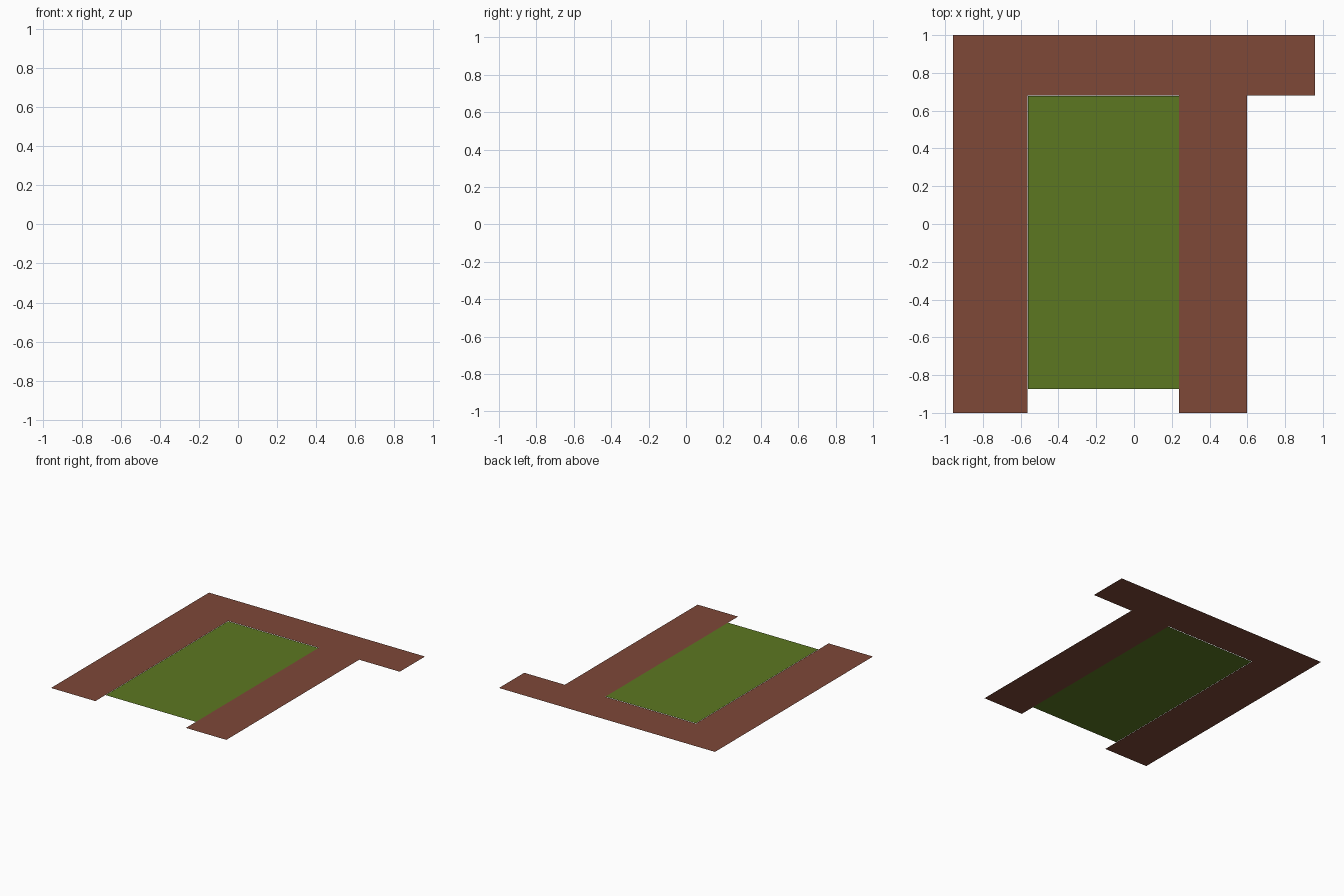
import bpy

if "Cube" in bpy.data.objects:
    bpy.data.objects.remove(bpy.data.objects["Cube"])


def material(name, rgb):
    m = bpy.data.materials.new(name)
    m.diffuse_color = (*rgb, 1.0)
    m.use_nodes = True
    m.node_tree.nodes["Principled BSDF"].inputs["Base Color"].default_value = m.diffuse_color
    return m


def flat_part(name, outline, mat):
    """One upward-facing flat sheet on z = 0 from a counter-clockwise outline."""
    mesh = bpy.data.meshes.new(name)
    mesh.from_pydata([(x, y, 0.0) for x, y in outline], [], [range(len(outline))])
    mesh.materials.append(mat)
    mesh.update()
    obj = bpy.data.objects.new(name, mesh)
    bpy.context.collection.objects.link(obj)
    return obj


brown = material("earth brown", (0.21, 0.065, 0.039))
green = material("grass green", (0.107, 0.187, 0.0155))

# Path: two long legs joined by a bar that overhangs on the right
flat_part("path", [
    (-0.957, -1.0), (-0.564, -1.0), (-0.564, 0.681), (0.239, 0.681),
    (0.239, -1.0), (0.597, -1.0), (0.597, 0.681), (0.957, 0.681),
    (0.957, 1.0), (-0.957, 1.0)], brown)

# Lawn: rectangle between the legs, with a hairline gap at the left and back
flat_part("lawn", [
    (-0.562, -0.873), (0.239, -0.873), (0.239, 0.677), (-0.562, 0.677)], green)
